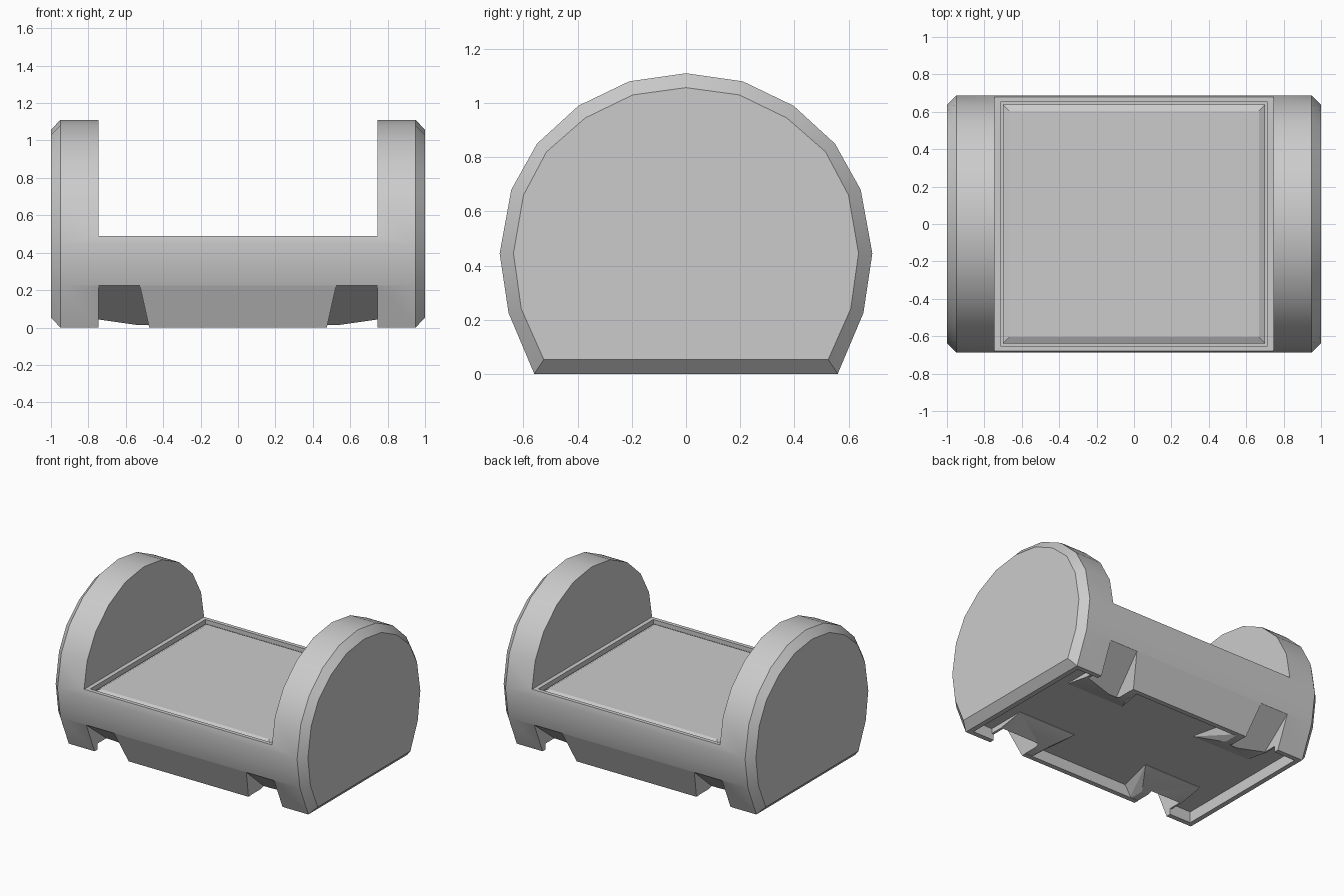
import bpy, bmesh, math

if "Cube" in bpy.data.objects:
    bpy.data.objects.remove(bpy.data.objects["Cube"])

# Half profiles (y, z) from bottom corner to crown: full outline and chamfered end face
OUTER = [(.56, 0), (.655, .225), (.688, .445), (.645, .68), (.55, .85), (.397, .99), (.21, 1.08), (0, 1.11)]
INNER = [(.525, .053), (.608, .24), (.637, .445), (.6, .66), (.515, .82), (.372, .945), (.197, 1.03), (0, 1.057)]


def finish(name, bm):
    bmesh.ops.recalc_face_normals(bm, faces=bm.faces)
    me = bpy.data.meshes.new(name)
    bm.to_mesh(me)
    bm.free()
    ob = bpy.data.objects.new(name, me)
    bpy.context.collection.objects.link(ob)
    return ob


def hull(name, pts):
    bm = bmesh.new()
    for p in pts:
        bm.verts.new(p)
    bmesh.ops.convex_hull(bm, input=bm.verts)
    loose = [v for v in bm.verts if not v.link_faces]
    bmesh.ops.delete(bm, geom=loose, context='VERTS')
    bmesh.ops.dissolve_limit(bm, angle_limit=.002, verts=bm.verts, edges=bm.edges)
    return finish(name, bm)


def slab(name, x0, y0, z0, x1, y1, z1):
    # Centred block or frustum with half sizes at its bottom and top
    return hull(name, [(sx * x, sy * y, z) for x, y, z in ((x0, y0, z0), (x1, y1, z1))
                       for sx in (-1, 1) for sy in (-1, 1)])


def boolean(ob, tool, op):
    tool.hide_render = True
    m = ob.modifiers.new(op, 'BOOLEAN')
    m.operation, m.object, m.solver = op, tool, 'EXACT'
    bpy.context.view_layer.objects.active = ob
    bpy.ops.object.modifier_apply(modifier=m.name)
    bpy.data.objects.remove(tool)


# Body: rounded profile lofted along x with chamfered ends
bm = bmesh.new()
rings = []
for x, half in ((-1, INNER), (-.95, OUTER), (.95, OUTER), (1, INNER)):
    loop = half + [(-y, z) for y, z in half[-2::-1]]
    rings.append([bm.verts.new((x, y, z)) for y, z in loop])
n = len(rings[0])
for a, b in zip(rings, rings[1:]):
    for i in range(n):
        bm.faces.new((a[i], a[(i + 1) % n], b[(i + 1) % n], b[i]))
bm.faces.new(rings[0])
bm.faces.new(rings[-1])
body = finish("cradle_body", bm)

# Saddle opening between the end cheeks, top recess and hollow underside
boolean(body, slab("saddle_cutter", .745, 1, .49, .745, 1, 1.5), 'DIFFERENCE')
boolean(body, slab("recess_cutter", .715, .652, .455, .715, .652, .6), 'DIFFERENCE')
boolean(body, slab("hollow_cutter", .915, .525, -.1, .915, .525, .08), 'DIFFERENCE')

# Four corner pockets: inner reinforcement, then the sloped notch
for sx in (-1, 1):
    for sy in (-1, 1):
        ramp = [(.76, .24, .1), (.3, .24, .1), (.3, .24, .077), (.76, .24, .077),
                (.36, .55, .1), (.76, .55, .1), (.42, .42, .002), (.42, .55, .002),
                (.5, .42, .002), (.5, .55, .002), (.76, .43, .045), (.76, .55, .045)]
        boolean(body, hull("pocket_block", [(sx * x, sy * y, z) for x, y, z in ramp]), 'UNION')
        notch = []
        for y, z in ((.8, .341), (.312, -.05), (.8, -.05)):
            notch += [(sx * .745, sy * y, z), (sx * (.475 + .222 * z), sy * y, z)]
        boolean(body, hull("notch_cutter", notch), 'DIFFERENCE')

# Bevelled panel sitting in the top recess
panel = slab("top_panel", .7, .638, .45, .7, .638, .468)
panel_top = slab("top_panel_bevel", .7, .638, .468, .668, .605, .484)
boolean(panel, panel_top, 'UNION')

for ob in (body, panel):
    bpy.ops.object.select_all(action='DESELECT')
    ob.select_set(True)
    bpy.context.view_layer.objects.active = ob
    bpy.ops.object.shade_smooth_by_angle(angle=math.radians(25))
